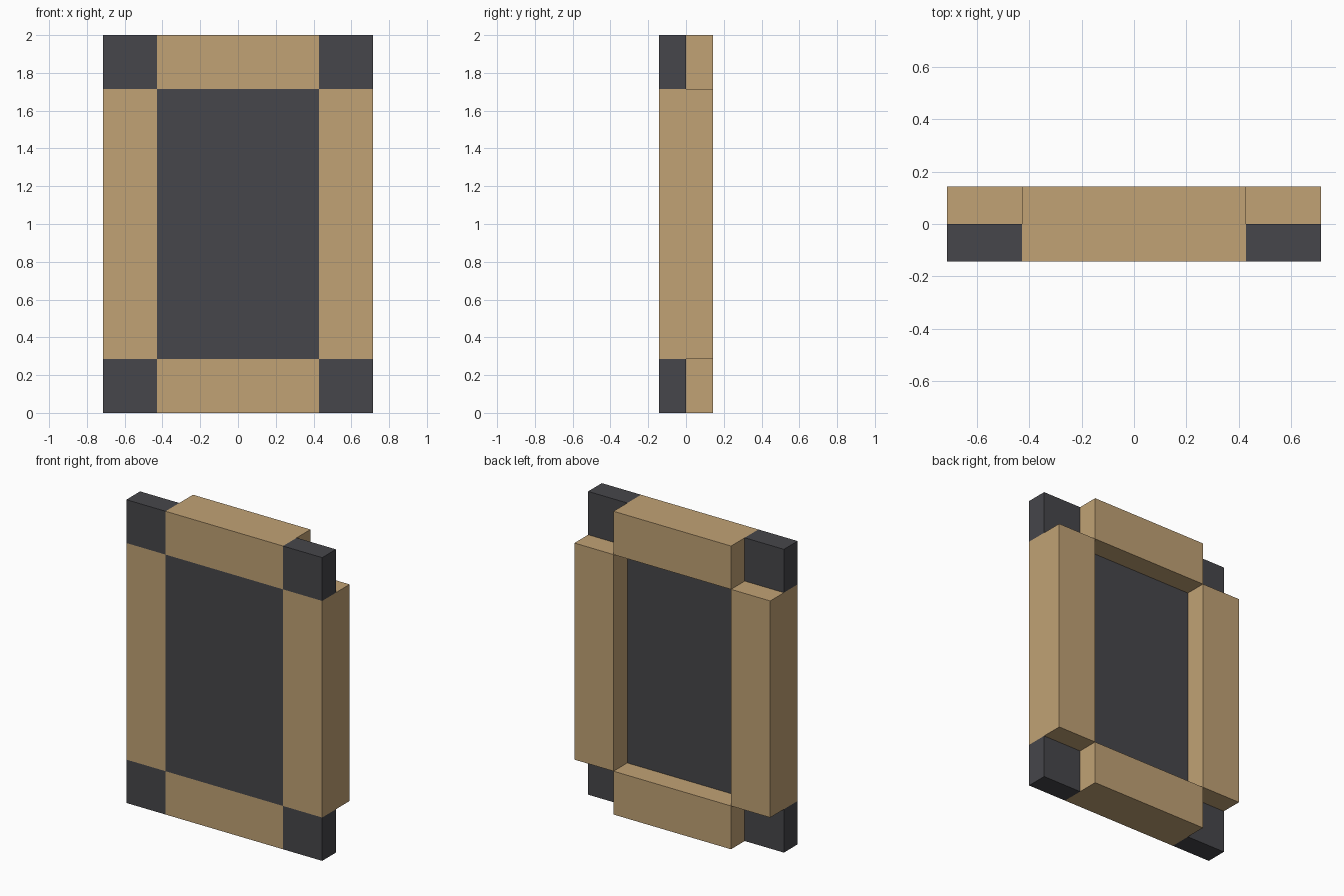
import bpy

cube = bpy.data.objects.get("Cube")
if cube:
    bpy.data.objects.remove(cube, do_unlink=True)

U = 1 / 7                      # module: frame is 10 wide, 2 deep, 14 tall
HALF_W, HALF_D, HEIGHT, BAR = 5 * U, U, 14 * U, 2 * U


def make_material(name, rgb):
    mat = bpy.data.materials.new(name)
    mat.use_nodes = True
    mat.diffuse_color = (*rgb, 1)
    bsdf = next(n for n in mat.node_tree.nodes if n.type == 'BSDF_PRINCIPLED')
    bsdf.inputs["Base Color"].default_value = (*rgb, 1)
    bsdf.inputs["Roughness"].default_value = 0.8
    return mat


def box(name, low, high, mat):
    """Axis-aligned box between two corners."""
    centre = [(a + b) / 2 for a, b in zip(low, high)]
    size = [b - a for a, b in zip(low, high)]
    bpy.ops.mesh.primitive_cube_add(size=1, location=centre)
    obj = bpy.context.object
    obj.name = obj.data.name = name
    obj.scale = size
    bpy.ops.object.transform_apply(location=False, rotation=False, scale=True)
    obj.data.materials.append(mat)
    return obj


wood = make_material("tan wood", (0.533, 0.361, 0.178))
dark = make_material("dark grey", (0.061, 0.061, 0.069))

inner = HALF_W - BAR

# Centre panel, half the frame depth and flush with the front
box("panel", (-inner, -HALF_D, BAR), (inner, 0, HEIGHT - BAR), dark)

# Full-depth top and bottom rails
for name, z in (("bottom", 0), ("top", HEIGHT - BAR)):
    box(name + "_rail", (-inner, -HALF_D, z), (inner, HALF_D, z + BAR), wood)

# Full-depth side posts, with half-depth corner blocks above and below
for side, x in (("right", -HALF_W), ("left", inner)):
    box(side + "_post", (x, -HALF_D, BAR), (x + BAR, HALF_D, HEIGHT - BAR), wood)
    for level, z in (("bottom", 0), ("top", HEIGHT - BAR)):
        box(f"{level}_{side}_corner", (x, -HALF_D, z), (x + BAR, 0, z + BAR), dark)
